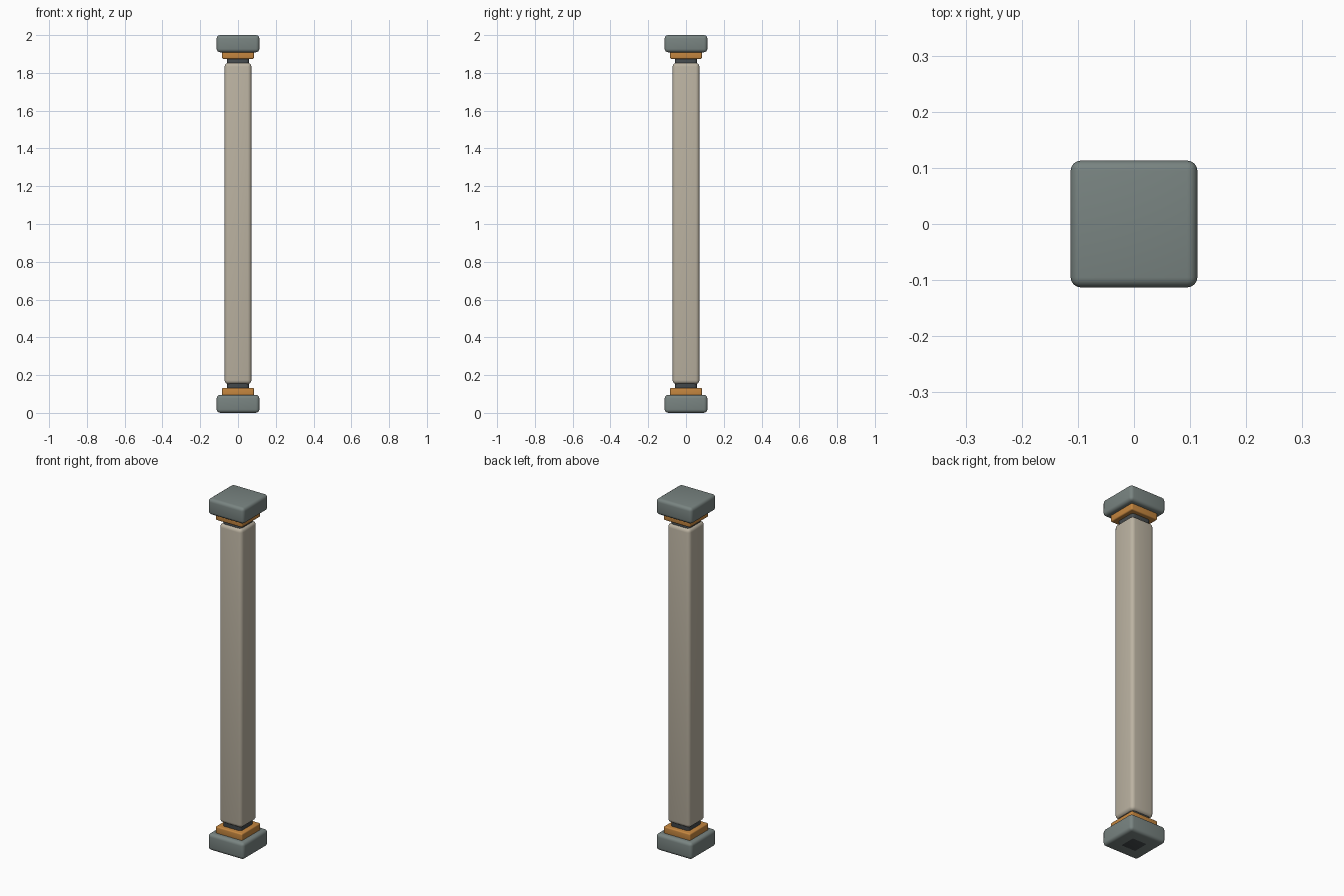
import bpy

if "Cube" in bpy.data.objects:
    bpy.data.objects.remove(bpy.data.objects["Cube"])


def material(name, color):
    m = bpy.data.materials.new(name)
    m.diffuse_color = (*color, 1)
    m.use_nodes = True
    m.node_tree.nodes["Principled BSDF"].inputs["Base Color"].default_value = m.diffuse_color
    return m


stone = material("slate", (0.19, 0.23, 0.22))
copper = material("copper", (0.56, 0.24, 0.05))
cream = material("cream", (0.50, 0.45, 0.36))
dark = material("dark", (0.06, 0.07, 0.075))


def rounded_box(name, half, z0, z1, bevel, mat):
    bpy.ops.mesh.primitive_cube_add(size=1, location=(0, 0, (z0 + z1) / 2))
    ob = bpy.context.object
    ob.name = name
    ob.scale = (half * 2, half * 2, z1 - z0)
    bpy.ops.object.transform_apply(location=False, rotation=False, scale=True)
    mod = ob.modifiers.new("bevel", 'BEVEL')
    mod.width = bevel
    mod.segments = 4
    bpy.ops.object.modifier_apply(modifier="bevel")
    bpy.ops.object.shade_smooth_by_angle()
    ob.data.materials.append(mat)
    return ob


# inner core running the full height, showing in the two necks and underneath
rounded_box("core", 0.058, 0.0, 1.9995, 0.016, dark)
# main shaft
rounded_box("shaft", 0.071, 0.153, 1.853, 0.02, cream)
# end blocks and collars
rounded_box("base_block", 0.113, 0.0005, 0.095, 0.018, stone)
rounded_box("top_block", 0.113, 1.909, 2.0, 0.018, stone)
rounded_box("lower_collar", 0.084, 0.088, 0.132, 0.007, copper)
rounded_box("upper_collar", 0.084, 1.874, 1.918, 0.007, copper)
